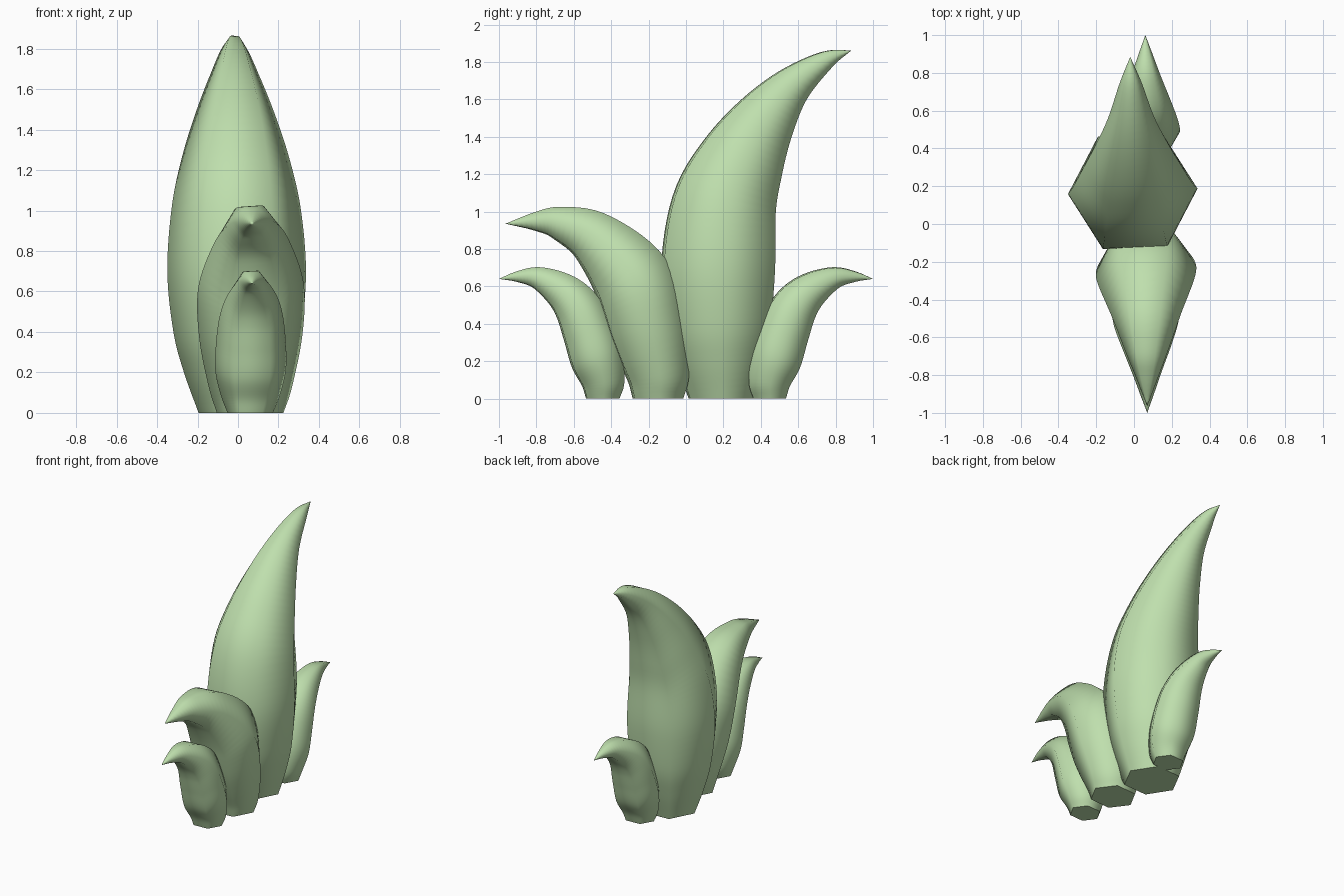
import bpy, bmesh, math
from mathutils import Vector

if "Cube" in bpy.data.objects:
    bpy.data.objects.remove(bpy.data.objects["Cube"])

green = bpy.data.materials.new("leaf_green")
green.diffuse_color = (0.52, 0.74, 0.42, 1)
green.use_nodes = True
green.node_tree.nodes["Principled BSDF"].inputs["Base Color"].default_value = green.diffuse_color


def smooth_path(points, steps=6):
    """Catmull-Rom through (y, z, radius) points."""
    p = [Vector(q) for q in points]
    p = [2 * p[0] - p[1]] + p + [2 * p[-1] - p[-2]]
    out = []
    for a, b, c, d in zip(p, p[1:], p[2:], p[3:]):
        for k in range(steps):
            t = k / steps
            out.append(0.5 * (2 * b + (c - a) * t + (2 * a - 5 * b + 4 * c - d) * t * t
                              + (3 * b - a - 3 * c + d) * t ** 3))
    return out + [p[-2]]


def leaf(name, points, x0, x1, twist=0, widen=1.0, flip=1):
    """Sweep a tapering hexagon along a spine lying in the y-z plane."""
    path = smooth_path([(y * flip, z, r) for y, z, r in points])
    n = len(path)
    bm = bmesh.new()
    rings = []
    tw = math.radians(twist)
    for i, (y, z, r) in enumerate(path[:-1]):
        q, s = path[max(i - 1, 0)], path[i + 1]
        tan = Vector((0, s[0] - q[0], s[1] - q[1])).normalized()
        # the foot is cut level with the ground
        tan = Vector((0, 0, 1)).lerp(tan, min(1, z / 0.2)).normalized()
        side = Vector((1, 0, 0))
        depth = tan.cross(side)
        centre = Vector((x0 + (x1 - x0) * i / (n - 1), y, z))
        ring = []
        for k in range(6):
            a = k * math.pi / 3
            u, v = r * widen * math.cos(a), r * math.sin(a)
            co = centre + side * (u * math.cos(tw) - v * math.sin(tw)) \
                + depth * (u * math.sin(tw) + v * math.cos(tw))
            co.z = max(co.z, 0)
            ring.append(bm.verts.new(co))
        rings.append(ring)
    for a, b in zip(rings, rings[1:]):
        for k in range(6):
            bm.faces.new((a[k], a[(k + 1) % 6], b[(k + 1) % 6], b[k]))
    tip = bm.verts.new((x1, path[-1][0], path[-1][1]))
    for k in range(6):
        bm.faces.new((rings[-1][k], rings[-1][(k + 1) % 6], tip))
    for f in bm.faces:
        f.smooth = True
    # flat foot with a crisp rim
    foot = bm.faces.new(rings[0][::-1])
    for e in foot.edges:
        e.smooth = False
    bmesh.ops.recalc_face_normals(bm, faces=bm.faces)
    me = bpy.data.meshes.new(name)
    bm.to_mesh(me)
    bm.free()
    me.materials.append(green)
    ob = bpy.data.objects.new(name, me)
    bpy.context.collection.objects.link(ob)


# spine points: y, z, radius
tall = [(.187, 0, .195), (.18, .2, .265), (.175, .4, .315), (.172, .7, .343),
        (.203, 1.02, .318), (.297, 1.27, .263), (.422, 1.49, .192),
        (.567, 1.67, .121), (.748, 1.808, .058), (.885, 1.862, 0)]
middle = [(-.15, 0, .15), (-.152, .13, .188), (-.208, .384, .233), (-.288, .633, .237),
          (-.483, .85, .167), (-.67, .935, .104), (-.8, .947, .058), (-.965, .935, 0)]
small = [(.445, 0, .1), (.445, .085, .13), (.478, .21, .156), (.52, .348, .154),
         (.576, .478, .14), (.66, .572, .113), (.788, .643, .069), (.9, .652, .033),
         (1, .64, 0)]

leaf("tall_leaf", tall, 0, -.02, 2.5)
leaf("middle_leaf", middle, .06, .07, 4, 1.1)
leaf("front_small_leaf", small, .06, .07, 3, 1.12, flip=-1)
leaf("back_small_leaf", small, .07, .06, 3, 1.12)
